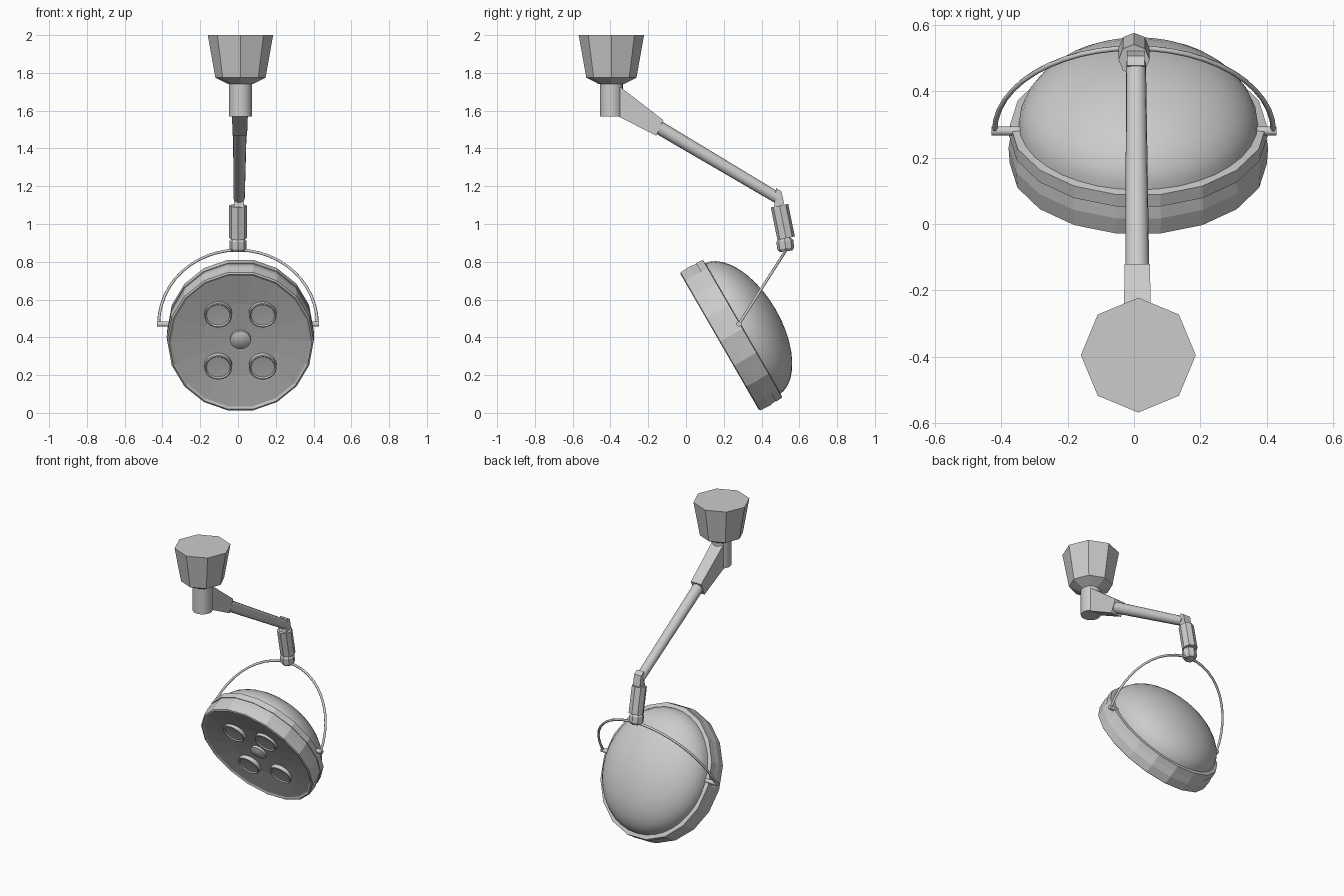
import bpy, bmesh, math
from mathutils import Matrix, Vector

if "Cube" in bpy.data.objects:
    bpy.data.objects.remove(bpy.data.objects["Cube"])


def finish(name, bm, mat=Matrix(), smooth=None):
    bmesh.ops.remove_doubles(bm, verts=bm.verts, dist=1e-5)
    bmesh.ops.recalc_face_normals(bm, faces=bm.faces)
    me = bpy.data.meshes.new(name)
    bm.to_mesh(me)
    bm.free()
    ob = bpy.data.objects.new(name, me)
    bpy.context.collection.objects.link(ob)
    ob.matrix_world = mat
    if smooth:
        bpy.ops.object.select_all(action='DESELECT')
        ob.select_set(True)
        bpy.context.view_layer.objects.active = ob
        bpy.ops.object.shade_smooth_by_angle(angle=math.radians(smooth))
    return ob


def lathe(name, profile, n, mat, smooth=None):
    """Revolve (radius, height) points about local z; radius 0 closes the end."""
    bm = bmesh.new()
    rings = []
    for r, h in profile:
        if r == 0:
            rings.append([bm.verts.new((0, 0, h))] * n)
        else:
            rings.append([bm.verts.new((r * math.cos(math.tau * i / n),
                                        r * math.sin(math.tau * i / n), h)) for i in range(n)])
    for a, b in zip(rings, rings[1:]):
        for i in range(n):
            j = (i + 1) % n
            bm.faces.new(list(dict.fromkeys((a[i], a[j], b[j], b[i]))))
    return finish(name, bm, mat, smooth)


def along(p, q):
    """Matrix at p with local z pointing to q."""
    d = Vector(q) - Vector(p)
    return Matrix.Translation(p) @ d.to_track_quat('Z', 'Y').to_matrix().to_4x4()


def rod(name, p, q, r1, r2, n, smooth=None):
    length = (Vector(q) - Vector(p)).length
    return lathe(name, [(0, 0), (r1, 0), (r2, length), (0, length)], n, along(p, q), smooth)


def plate(name, outline, x, w1, w2):
    """Side outline (y, z) given width; first half width w1, second half w2."""
    bm = bmesh.new()
    n = len(outline)
    w = [w1 if i < n // 2 else w2 for i in range(n)]
    left = [bm.verts.new((x - w[i], *p)) for i, p in enumerate(outline)]
    right = [bm.verts.new((x + w[i], *p)) for i, p in enumerate(outline)]
    bm.faces.new(left)
    bm.faces.new(right)
    for i in range(n):
        j = (i + 1) % n
        bm.faces.new((left[i], left[j], right[j], right[i]))
    return finish(name, bm)


# Ceiling mount and collar
mount = Matrix.Translation((0.013, -0.395, 0))
lathe("ceiling_mount", [(0, 2), (0.173, 2), (0.133, 1.775), (0.065, 1.74), (0, 1.74)], 8, mount)
lathe("mount_collar", [(0, 1.75), (0.061, 1.75), (0.061, 1.57), (0, 1.57)], 20, mount, 40)

# Arm: wedge bracket, tapered tube, elbow tab
plate("arm_bracket", [(-0.36, 1.57), (-0.36, 1.735), (-0.12, 1.55), (-0.157, 1.468)], 0.01, 0.042, 0.038)
rod("arm_tube", (0.01, -0.145, 1.512), (0.006, 0.485, 1.138), 0.036, 0.03, 16, 40)
plate("elbow_tab", [(0.465, 1.08), (0.477, 1.19), (0.506, 1.172), (0.525, 1.08)], 0.005, 0.026, 0.026)

# Hanger and swivel knuckle
rod("hanger", (0, 0.495, 1.097), (0, 0.53, 0.925), 0.047, 0.047, 8)
lathe("swivel_knuckle", [(0, 0), (0.034, 0), (0.045, 0.015), (0.045, 0.055), (0.034, 0.07), (0, 0.07)],
      8, along((0, 0.521, 0.925), (0, 0.531, 0.85)))

# Yoke: half ellipse of thin wire with a pivot pin at each end
pivot, apex = Vector((0, 0.28, 0.47)), Vector((0, 0.53, 0.862))
curve = bpy.data.curves.new("yoke", 'CURVE')
curve.dimensions = '3D'
curve.bevel_depth = 0.008
curve.bevel_resolution = 1
spline = curve.splines.new('POLY')
spline.points.add(24)
for i, pt in enumerate(spline.points):
    t = math.pi * i / 24
    p = pivot + (apex - pivot) * math.sin(t) + Vector((0.42 * math.cos(t), 0, 0))
    pt.co = (*p, 1)
bpy.context.collection.objects.link(bpy.data.objects.new("yoke", curve))
for side, name in ((-1, "pivot_pin_left"), (1, "pivot_pin_right")):
    rod(name, (side * 0.34, 0.28, 0.47), (side * 0.43, 0.28, 0.47), 0.014, 0.014, 10, 40)

# Lamp head: local z points to the back of the dome
base = Matrix.Translation((0.013, 0.178, 0.376)) @ Matrix.Rotation(math.radians(-60), 4, 'X')
head = base @ Matrix.Diagonal((0.905, 1, 1, 1))
lathe("lamp_housing", [(0, 0.035), (0.22, 0.027), (0.405, 0.008), (0.418, 0), (0.428, 0.005),
                       (0.432, 0.06), (0.422, 0.12), (0.37, 0.125)], 18, head)
lathe("clamp_ring", [(0.40, 0.10), (0.43, 0.10), (0.427, 0.14), (0.38, 0.145)], 18, head)
dome = [(0.4 * math.cos(t), 0.13 + 0.213 * math.sin(t))
        for t in (math.pi / 2 * i / 10 for i in range(10))] + [(0, 0.343)]
lathe("dome", dome, 36, head, 50)

# Four lamps and the centre button
lens = [(0, 0.012), (0.062, 0.009), (0.068, 0.002), (0.074, 0.004), (0.074, 0.04)]
for i, (sx, sy) in enumerate(((-1, -1), (1, -1), (-1, 1), (1, 1))):
    lathe(f"lamp_{i + 1}", lens, 20, base @ Matrix.Translation((sx * 0.118, sy * 0.159, 0)), 40)
lathe("centre_button", [(0, 0.002), (0.03, 0.006), (0.055, 0.018), (0.055, 0.04)], 16, base, 40)
